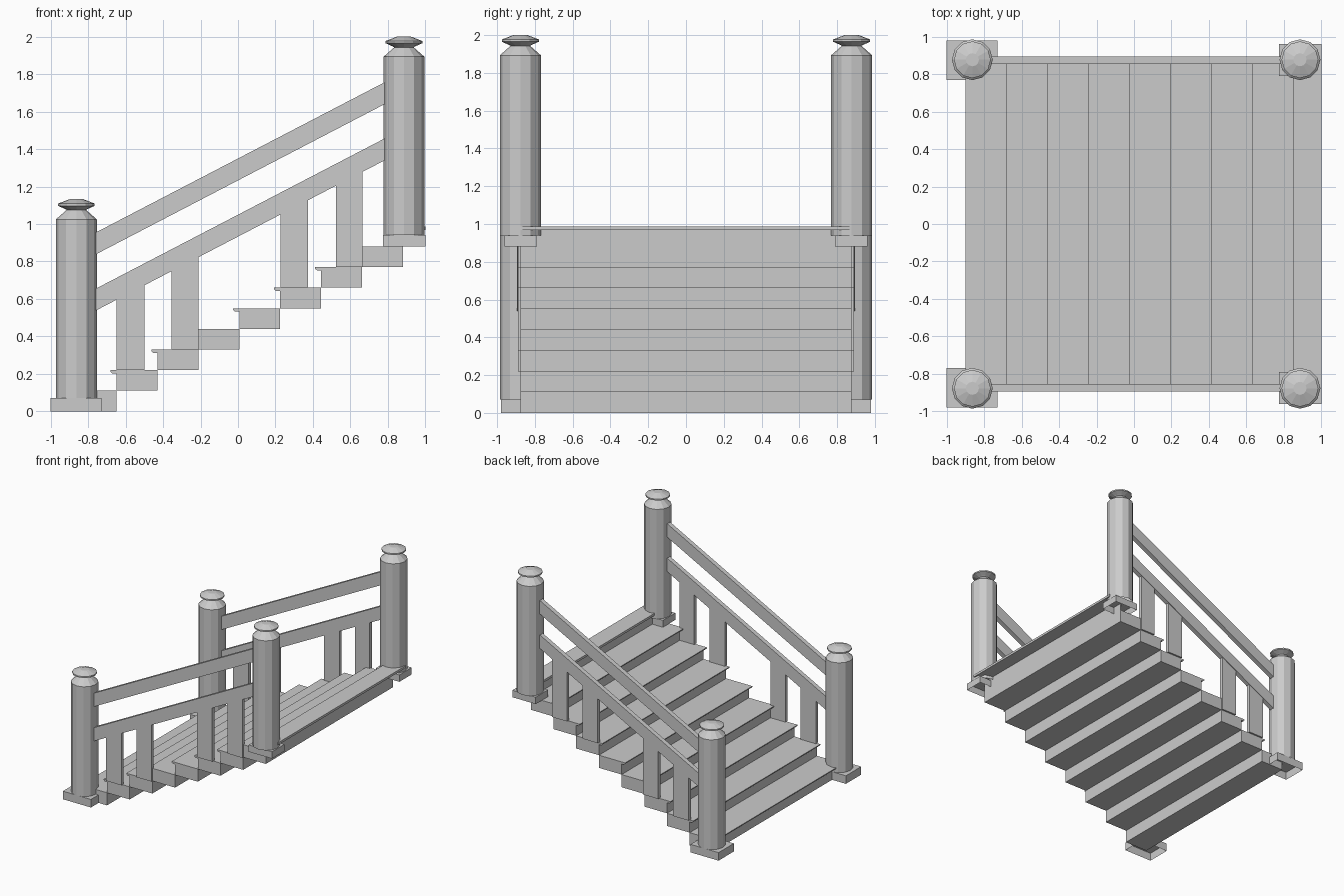
import bpy, bmesh, math

if "Cube" in bpy.data.objects:
    bpy.data.objects.remove(bpy.data.objects["Cube"])

RISE, RUN = 0.11, 0.2185
X0 = -0.867          # front of the lowest riser
SLOPE = 0.52


def finish(name, bm):
    bmesh.ops.recalc_face_normals(bm, faces=bm.faces)
    me = bpy.data.meshes.new(name)
    bm.to_mesh(me)
    bm.free()
    ob = bpy.data.objects.new(name, me)
    bpy.context.collection.objects.link(ob)
    return ob


def extrude_y(name, profile, y0, y1):
    """Solid from an x-z profile, extruded from y0 to y1."""
    bm = bmesh.new()
    f = bm.faces.new([bm.verts.new((x, y0, z)) for x, z in profile])
    r = bmesh.ops.extrude_face_region(bm, geom=[f])
    vs = [v for v in r["geom"] if isinstance(v, bmesh.types.BMVert)]
    bmesh.ops.translate(bm, verts=vs, vec=(0, y1 - y0, 0))
    return finish(name, bm)


def rect(xa, xb, za, zb):
    return [(xa, za), (xb, za), (xb, zb), (xa, zb)]


def open_base(name, xa, xb, ya, yb, za, zb):
    """Plinth with an open underside."""
    ob = extrude_y(name, rect(xa, xb, za, zb), ya, yb)
    bm = bmesh.new()
    bm.from_mesh(ob.data)
    low = [f for f in bm.faces if all(abs(v.co.z - za) < 1e-5 for v in f.verts)]
    bmesh.ops.delete(bm, geom=low, context='FACES_ONLY')
    bm.to_mesh(ob.data)
    bm.free()


def lathe(name, cx, cy, profile, sides=12):
    bm = bmesh.new()
    rings = []
    for r, z in profile:
        rings.append([bm.verts.new((cx + r * math.cos(2 * math.pi * i / sides),
                                    cy + r * math.sin(2 * math.pi * i / sides), z))
                      for i in range(sides)])
    for a, b in zip(rings, rings[1:]):
        for i in range(sides):
            j = (i + 1) % sides
            bm.faces.new((a[i], a[j], b[j], b[i]))
    bm.faces.new(rings[-1])
    finish(name, bm)


# Steps with a small nosing along the front edge
for i in range(8):
    x, z = X0 + i * RUN, i * RISE
    t = z + RISE
    extrude_y(f"step_{i + 1}",
              [(x, z), (x + RUN, z), (x + RUN, t), (x - 0.033, t),
               (x - 0.033, t - 0.008), (x - 0.022, t - 0.018), (x, t - 0.018)],
              -0.875, 0.875)

# Top landing board and its riser
xt = X0 + 8 * RUN
extrude_y("top_riser", rect(xt - 0.004, xt, 0.87, 0.97), -0.875, 0.875)
extrude_y("landing_board", rect(xt - 0.033, 1.0, 0.967, 0.987), -0.875, 0.875)

for s, side in ((-1, "front"), (1, "rear")):
    # Plinths
    open_base(f"{side}_lower_plinth", -1.0, -0.73, s * 0.77, s * 0.98, 0, 0.07)
    open_base(f"{side}_upper_plinth", 0.775, 1.0, s * 0.79, s * 0.96, 0.88, 0.94)

    # Posts with turned caps
    for label, cx, zb, zt in (("lower", -0.863, 0.07, 1.025),
                              ("upper", 0.886, 0.94, 1.893)):
        lathe(f"{side}_{label}_post", cx, s * 0.877,
              [(0.109, zb), (0.109, zt), (0.052, zt + 0.05), (0.06, zt + 0.055),
               (0.098, zt + 0.072), (0.098, zt + 0.084), (0.035, zt + 0.108)])

    # Sloping rails
    ya, yb = s * 0.855, s * 0.895
    xa, xb = -0.78, 0.80
    for label, z in (("hand", 0.84), ("lower", 0.54)):
        za, zb = z + (xa + 0.755) * SLOPE, z + (xb + 0.755) * SLOPE
        extrude_y(f"{side}_{label}_rail",
                  [(xa, za), (xb, zb), (xb, zb + 0.117), (xa, za + 0.117)], ya, yb)

    # Balusters cut to the slope of the lower rail
    for n, (a, b, z) in enumerate(((-0.648, -0.50, 0.22), (-0.355, -0.21, 0.33),
                                   (0.227, 0.375, 0.66), (0.523, 0.665, 0.77))):
        top = [0.56 + (x + 0.755) * SLOPE for x in (a, b)]
        extrude_y(f"{side}_baluster_{n + 1}",
                  [(a, z), (b, z), (b, top[1]), (a, top[0])], s * 0.86, s * 0.89)
